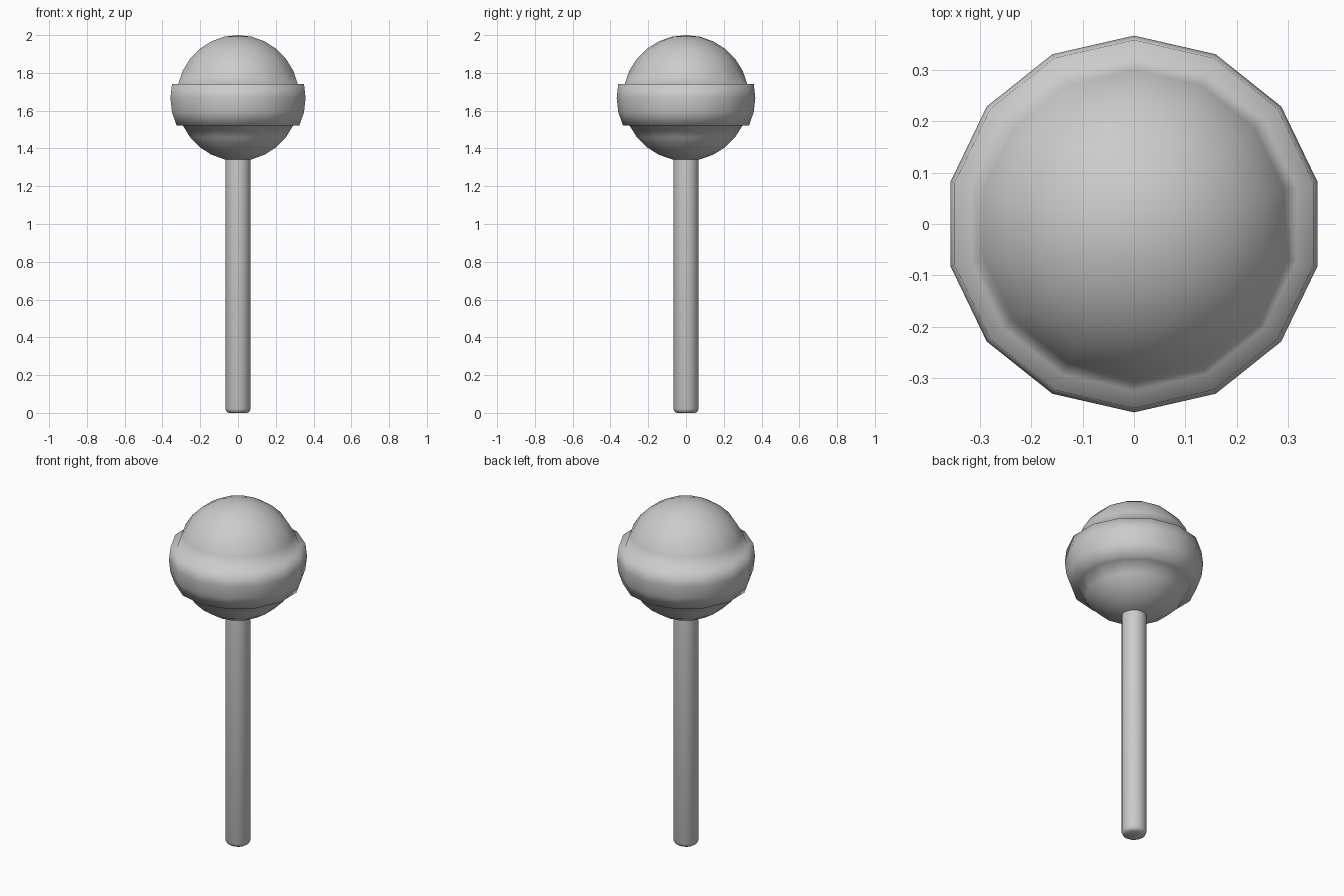
import bpy, math

if "Cube" in bpy.data.objects:
    bpy.data.objects.remove(bpy.data.objects["Cube"])


def lathe(name, profile, sides, offset=0.0):
    """Revolve a (radius, z) profile around z; zero radius makes a pole."""
    verts, faces, rings = [], [], []
    for r, z in profile:
        start = len(verts)
        n = 1 if r == 0 else sides
        for i in range(n):
            a = offset + 2 * math.pi * i / sides
            verts.append((r * math.cos(a), r * math.sin(a), z))
        rings.append([start + i % n for i in range(sides)])
    for lo, hi in zip(rings, rings[1:]):
        for i in range(sides):
            j = (i + 1) % sides
            face = [lo[i], lo[j], hi[j], hi[i]]
            faces.append(list(dict.fromkeys(face)))
    mesh = bpy.data.meshes.new(name)
    mesh.from_pydata(verts, [], faces)
    mesh.update()
    mesh.shade_smooth()
    obj = bpy.data.objects.new(name, mesh)
    bpy.context.collection.objects.link(obj)
    return obj


# Candy ball: 14-sided sphere with three middle rows pushed out as a band
R, CZ, N, BULGE = 0.333, 1.667, 14, 0.034
profile = []
for k in range(N // 2 * 2 + 1):
    lat = -math.pi / 2 + math.pi * k / N
    r = 0 if k in (0, N) else R * math.cos(lat)
    z = CZ + R * math.sin(lat)
    out = (r + BULGE, z)
    if k == 5:                      # lower lip of the band
        profile += [(r, z), out]
    elif k in (6, 7):
        profile.append(out)
    elif k == 8:                    # upper lip of the band
        profile += [out, (r, z)]
    else:
        profile.append((r, z))
lathe("candy_ball", profile, N, math.pi / 2)

# Stick with a small chamfer at the foot
stick = lathe("stick", [(0, 0), (0.05, 0), (0.061, 0.007), (0.067, 0.022),
                        (0.067, 1.345), (0, 1.345)], 16)
bpy.context.view_layer.objects.active = stick
stick.select_set(True)
bpy.ops.object.shade_smooth_by_angle(angle=math.radians(50))
